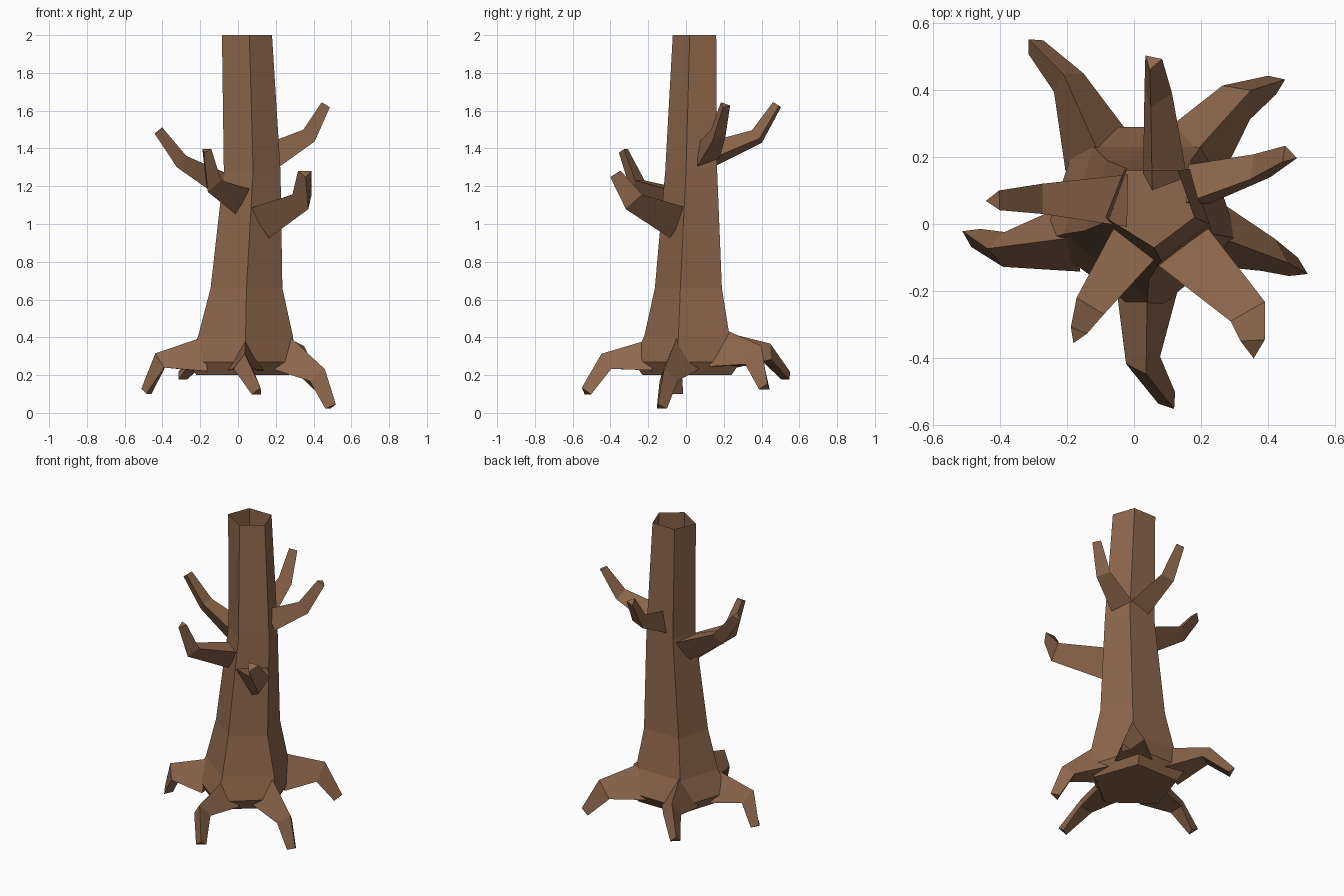
import bpy, bmesh, math
from mathutils import Vector

bark = bpy.data.materials.new("brown bark")
bark.diffuse_color = (0.27, 0.135, 0.072, 1)


def loft(name, rings, cap_start=True, cap_end=True):
    """Skin a list of equal-sized vertex rings into one flat-shaded object."""
    bm = bmesh.new()
    vs = [[bm.verts.new(p) for p in r] for r in rings]
    n = len(vs[0])
    for a, b in zip(vs, vs[1:]):
        for i in range(n):
            j = (i + 1) % n
            bm.faces.new((a[i], a[j], b[j], b[i]))
    if cap_start:
        bm.faces.new(vs[0][::-1])
    if cap_end:
        bm.faces.new(vs[-1])
    me = bpy.data.meshes.new(name)
    bm.to_mesh(me)
    bm.free()
    me.materials.append(bark)
    ob = bpy.data.objects.new(name, me)
    bpy.context.collection.objects.link(ob)
    return ob


def limb(name, path, roll):
    """Tapered three-sided limb along (x, y, z, radius) points; roll 0 = ridge on top."""
    pts = [Vector(p[:3]) for p in path]
    seg = [(b - a).normalized() for a, b in zip(pts, pts[1:])]
    tangents = [seg[0]] + [(a + b).normalized() for a, b in zip(seg, seg[1:])] + [seg[-1]]
    rings = []
    for p, t, (_, _, _, r) in zip(pts, tangents, path):
        side = t.cross(Vector((0, 0, 1))).normalized()
        up = side.cross(t)
        angles = [math.radians(roll + 120 * k) for k in range(3)]
        rings.append([p + r * (math.cos(a) * up - math.sin(a) * side) for a in angles][::-1])
    return loft(name, rings)


# trunk: uneven pentagon rings (front, right, back right, back left, left), open top
trunk = [
    (0.20, [(0.03, -0.23), (0.27, -0.04), (0.17, 0.24), (-0.13, 0.24), (-0.22, -0.04)]),
    (0.27, [(0.04, -0.28), (0.31, -0.05), (0.20, 0.29), (-0.16, 0.29), (-0.27, -0.05)]),
    (0.41, [(0.04, -0.22), (0.29, -0.04), (0.20, 0.23), (-0.12, 0.23), (-0.21, -0.03)]),
    (0.66, [(0.045, -0.165), (0.235, -0.03), (0.17, 0.19), (-0.08, 0.19), (-0.145, -0.02)]),
    (1.28, [(0.08, -0.11), (0.225, 0.0), (0.17, 0.165), (-0.02, 0.165), (-0.075, 0.01)]),
    (2.00, [(0.06, -0.07), (0.18, 0.02), (0.13, 0.16), (-0.03, 0.16), (-0.085, 0.02)]),
]
loft("trunk", [[(x, y, z) for x, y in ring] for z, ring in trunk], cap_end=False)

# roots: one from each trunk corner, ridge on top
roots = {
    "front_root": [(0.04, -0.18, 0.28, .11), (0.03, -0.42, 0.26, .06), (0.105, -0.53, 0.11, .035)],
    "right_root": [(0.23, -0.03, 0.29, .12), (0.42, -0.10, 0.19, .06), (0.49, -0.135, 0.03, .035)],
    "back_right_root": [(0.17, 0.20, 0.31, .13), (0.32, 0.375, 0.29, .075), (0.425, 0.42, 0.135, .035)],
    "back_left_root": [(-0.10, 0.20, 0.30, .13), (-0.20, 0.43, 0.31, .06), (-0.30, 0.535, 0.19, .035)],
    "left_root": [(-0.18, -0.04, 0.28, .12), (-0.405, -0.075, 0.265, .06), (-0.485, -0.035, 0.11, .035)],
}
for name, path in roots.items():
    limb(name, path, 0)

# branches: bent upward at the elbow
branches = {
    "back_branch": ([(0.08, 0.13, 1.36, .08), (0.065, 0.38, 1.46, .05), (0.055, 0.485, 1.63, .03)], 20),
    "right_branch": ([(0.18, 0.10, 1.36, .08), (0.37, 0.16, 1.465, .05), (0.46, 0.205, 1.63, .03)], -20),
    "front_right_branch": ([(0.14, -0.06, 1.03, .11), (0.35, -0.28, 1.13, .068), (0.355, -0.365, 1.27, .042)], 60),
    "front_left_branch": ([(0.0, -0.06, 1.14, .09), (-0.14, -0.26, 1.21, .055), (-0.17, -0.33, 1.39, .03)], 60),
    "left_branch": ([(-0.04, 0.07, 1.21, .09), (-0.29, 0.075, 1.34, .052), (-0.415, 0.07, 1.5, .034)], 60),
}
for name, (path, roll) in branches.items():
    limb(name, path, roll)
